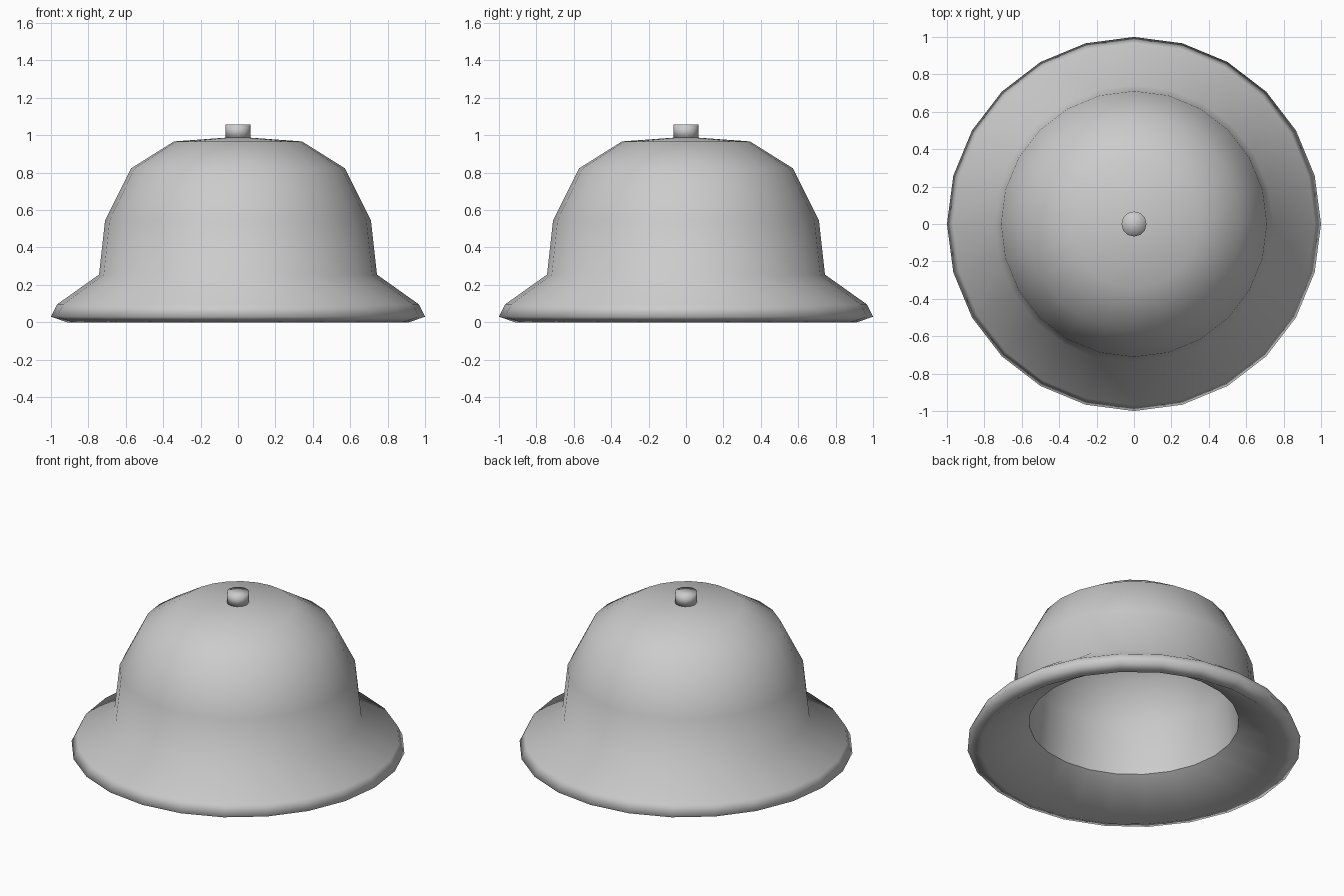
import bpy, bmesh, math

if "Cube" in bpy.data.objects:
    bpy.data.objects.remove(bpy.data.objects["Cube"])


def lathe(name, profile, sides, sharp_rows=()):
    """Spin (radius, z) points around z; radius 0 makes a pole."""
    bm = bmesh.new()
    rings = []
    for r, z in profile:
        n = 1 if r == 0 else sides
        rings.append([bm.verts.new((r * math.cos(2 * math.pi * i / sides),
                                    r * math.sin(2 * math.pi * i / sides), z))
                      for i in range(n)])
    for a, b in zip(rings, rings[1:]):
        for i in range(sides):
            j = (i + 1) % sides
            corners = [a[i % len(a)], b[i % len(b)], b[j % len(b)], a[j % len(a)]]
            bm.faces.new(list(dict.fromkeys(corners)))
    bmesh.ops.recalc_face_normals(bm, faces=bm.faces[:])
    for f in bm.faces:
        f.smooth = True
    for row in sharp_rows:
        ring = rings[row]
        for i in range(sides):
            bm.edges.get((ring[i], ring[(i + 1) % sides])).smooth = False
    mesh = bpy.data.meshes.new(name)
    bm.to_mesh(mesh)
    bm.free()
    obj = bpy.data.objects.new(name, mesh)
    bpy.context.collection.objects.link(obj)
    return obj


# Hat shell: outer crown and brim, rolled rim, then hollow inside
outer = [(0, 0.992), (0.342, 0.967), (0.572, 0.823), (0.711, 0.545),
         (0.743, 0.255), (0.968, 0.095), (1.0, 0.03), (0.915, 0.0)]
inner = [(0.63, 0.18), (0.605, 0.51), (0.49, 0.745), (0.30, 0.862), (0, 0.882)]
lathe("hat_shell", outer + inner, 24, sharp_rows=[len(outer)])

# Button on top of the crown
lathe("top_button", [(0, 1.057), (0.067, 1.057), (0.067, 0.985), (0, 0.985)], 12)
